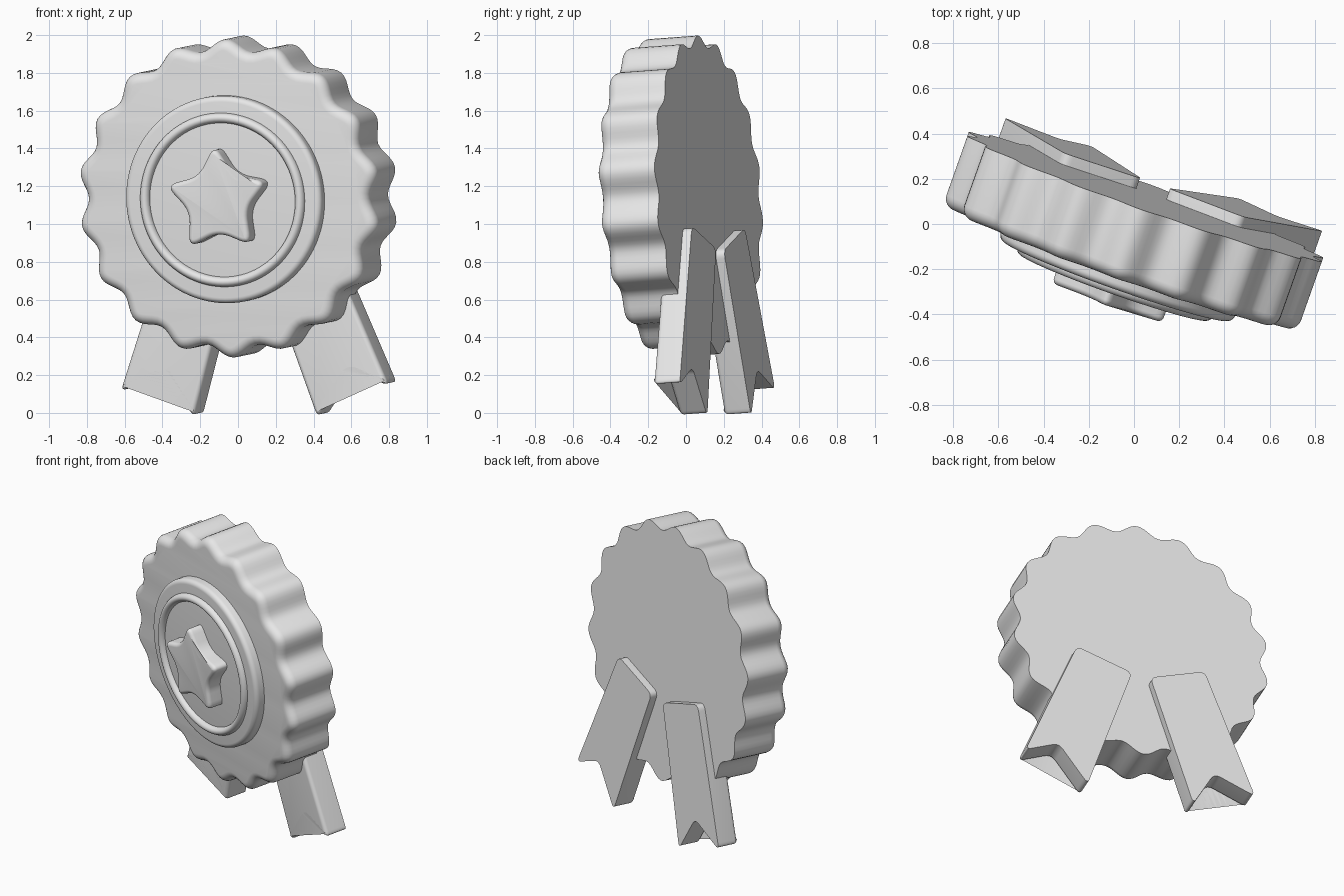
import bpy, bmesh, math
from mathutils import Matrix, Vector

if "Cube" in bpy.data.objects:
    bpy.data.objects.remove(bpy.data.objects["Cube"])

grey = bpy.data.materials.new("light_grey")
grey.diffuse_color = (0.8, 0.8, 0.8, 1)
grey.use_nodes = True
grey.node_tree.nodes["Principled BSDF"].inputs["Base Color"].default_value = grey.diffuse_color

# Rosette frame: local x across, y up, z out of the front; origin on the back centre
FRAME = (Matrix.Translation((0.05, 0.12, 1.155))
         @ Matrix.Rotation(math.radians(-19.5), 4, 'Z')
         @ Matrix.Rotation(math.radians(94), 4, 'X'))


def finish(name, bm, angle=40):
    bmesh.ops.recalc_face_normals(bm, faces=bm.faces)
    bm.transform(FRAME)
    mesh = bpy.data.meshes.new(name)
    bm.to_mesh(mesh)
    bm.free()
    mesh.materials.append(grey)
    ob = bpy.data.objects.new(name, mesh)
    bpy.context.collection.objects.link(ob)
    bpy.ops.object.select_all(action='DESELECT')
    ob.select_set(True)
    bpy.context.view_layer.objects.active = ob
    bpy.ops.object.shade_smooth_by_angle(angle=math.radians(angle))
    return ob


def fillet(points, cut, steps=7):
    """Round every corner of a polygon."""
    pts = [Vector(p) for p in points]
    out = []
    for i, p in enumerate(pts):
        a = p + (pts[i - 1] - p).normalized() * cut
        b = p + (pts[(i + 1) % len(pts)] - p).normalized() * cut
        for k in range(steps + 1):
            t = k / steps
            out.append(a * (1 - t) ** 2 + p * 2 * t * (1 - t) + b * t * t)
    return out


def slab(name, outline, z0, z1, bevel, segs=6):
    """Counter-clockwise outline extruded from z0 to z1 with a rounded front rim."""
    n = len(outline)
    inward = []
    for i in range(n):
        d = (outline[(i + 1) % n] - outline[i - 1]).normalized()
        inward.append(Vector((-d.y, d.x)))
    levels = [(0, z0)]
    for k in range(segs + 1):
        a = math.pi / 2 * k / segs
        levels.append((bevel * (1 - math.cos(a)), z1 - bevel * (1 - math.sin(a))))
    bm = bmesh.new()
    rings = [[bm.verts.new((*(p + q * off), z)) for p, q in zip(outline, inward)]
             for off, z in levels]
    for lo, hi in zip(rings, rings[1:]):
        for i in range(n):
            j = (i + 1) % n
            bm.faces.new((lo[i], lo[j], hi[j], hi[i]))
    bm.faces.new(rings[0])
    bm.faces.new(rings[-1])
    return finish(name, bm)


def polar(radius, count):
    return [Vector((math.sin(-a), math.cos(a))) * radius(a)
            for a in (2 * math.pi * i / count for i in range(count))]


# Scalloped rosette with eighteen lobes
slab("rosette", polar(lambda a: 0.817 + 0.028 * math.cos(18 * a), 216), 0, 0.33, 0.055)

# Round medal plate
slab("medal_plate", polar(lambda a: 0.55, 96), 0.30, 0.395, 0.03)

# Raised rounded ring on the plate
bm = bmesh.new()
rows = []
for i in range(96):
    a = 2 * math.pi * i / 96
    row = []
    for k in range(13):
        t = math.pi * k / 12
        r = 0.435 + 0.027 * math.cos(t)
        row.append(bm.verts.new((r * math.cos(a), r * math.sin(a),
                                 0.39 + 0.035 * math.sin(t))))
    rows.append(row)
for i in range(96):
    p, q = rows[i], rows[(i + 1) % 96]
    for k in range(12):
        bm.faces.new((p[k], q[k], q[k + 1], p[k + 1]))
    bm.faces.new((p[12], q[12], q[0], p[0]))
finish("medal_ring", bm)

# Five-pointed star with soft corners
star = polar(lambda a: 0.30 if round(a / (math.pi / 5)) % 2 == 0 else 0.165, 10)
roll = Matrix.Rotation(math.radians(2), 2)
slab("star", fillet([roll @ p for p in star], 0.068), 0.38, 0.495, 0.025)

# Two notched ribbon tails set into the back
tails = {
    "ribbon_right": [(0.08, -0.29), (0.395, -1.18), (0.58, -0.92), (0.80, -1.01), (0.44, -0.17)],
    "ribbon_left": [(-0.40, -0.18), (-0.71, -1.04), (-0.445, -0.93), (-0.30, -1.18), (-0.04, -0.30)],
}
for name, pts in tails.items():
    slab(name, fillet(pts, 0.045), -0.05, 0.10, 0.025)
